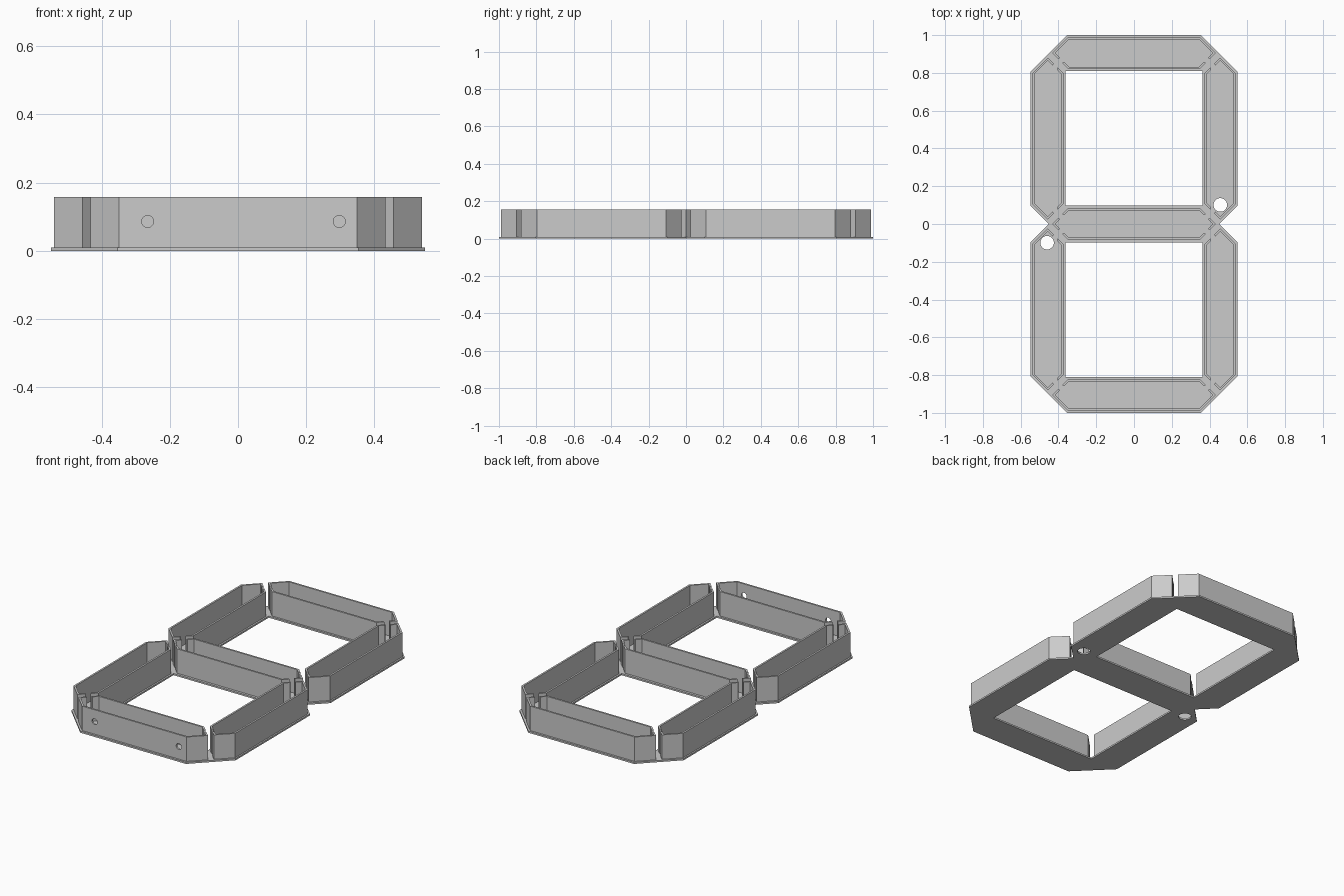
import bpy, bmesh, math
from mathutils import Vector, Matrix

cube = bpy.data.objects.get("Cube")
if cube:
    bpy.data.objects.remove(cube, do_unlink=True)

PLATE = 0.01       # base thickness
TOP = 0.157        # wall top
WALL = 0.011       # wall thickness
HALF = 0.0835      # half width of a segment
NOTCH = 0.03       # wire gap in facing end walls

grey = bpy.data.materials.new("plain grey")
grey.use_nodes = True
grey.diffuse_color = (0.6, 0.6, 0.6, 1)
grey.node_tree.nodes["Principled BSDF"].inputs["Base Color"].default_value = (0.6, 0.6, 0.6, 1)


def circle(x, y, r, n=32):
    return [(x + r * math.cos(math.tau * i / n), y + r * math.sin(math.tau * i / n)) for i in range(n)]


def add_outline(bm, loops, z0, z1):
    """Fill outlines (first is outer, the rest are holes) and raise them to a solid."""
    edges = []
    for loop in loops:
        vs = [bm.verts.new((p[0], p[1], z0)) for p in loop]
        edges += [bm.edges.new((vs[i - 1], vs[i])) for i in range(len(vs))]
    filled = bmesh.ops.triangle_fill(bm, edges=edges, use_beauty=True)["geom"]
    faces = [g for g in filled if isinstance(g, bmesh.types.BMFace)]
    raised = bmesh.ops.extrude_face_region(bm, geom=faces, use_keep_orig=True)["geom"]
    verts = [g for g in raised if isinstance(g, bmesh.types.BMVert)]
    bmesh.ops.translate(bm, verts=verts, vec=(0, 0, z1 - z0))


def finish(bm, name):
    bmesh.ops.recalc_face_normals(bm, faces=bm.faces)
    bmesh.ops.dissolve_limit(bm, angle_limit=0.01, verts=bm.verts, edges=bm.edges)
    mesh = bpy.data.meshes.new(name)
    bm.to_mesh(mesh)
    bm.free()
    mesh.materials.append(grey)
    obj = bpy.data.objects.new(name, mesh)
    bpy.context.collection.objects.link(obj)
    return obj


# Base plate with two windows and two cable holes
quarter = [(0.45, 0), (0.548, 0.098), (0.548, 0.805), (0.353, 1)]
upper = quarter + [(-x, y) for x, y in reversed(quarter)]
outline = upper + [(-x, -y) for x, y in upper[1:-1]]
windows = [[(-0.362, s * 0.098), (0.362, s * 0.098), (0.362, s * 0.81), (-0.362, s * 0.81)] for s in (1, -1)]
bm = bmesh.new()
add_outline(bm, [outline, *windows, circle(0.457, 0.101, 0.036), circle(-0.46, -0.099, 0.036)], 0, PLATE)
finish(bm, "base_plate")


def hexagon(length, h):
    c = length - h
    return [Vector(p) for p in ((length, 0), (c, h), (-c, h), (-length, 0), (-c, -h), (c, -h))]


def segment(name, centre, length, angle, notched):
    """Thin hexagonal wall, broken at the middle of each notched side."""
    place = Matrix.Rotation(angle, 2)
    outer = hexagon(length, HALF)
    inner = hexagon(length - WALL * math.sqrt(2), HALF - WALL)
    rings = [[place @ p + Vector(centre) for p in ring] for ring in (outer, inner)]

    def gap_edge(side, sign):
        pair = []
        for ring in rings:
            a, b = ring[side], ring[(side + 1) % 6]
            pair.append((a + b) / 2 + (b - a).normalized() * sign * NOTCH / 2)
        return pair

    bm = bmesh.new()
    for k, side in enumerate(notched):
        stop = notched[(k + 1) % len(notched)]
        run = [gap_edge(side, 1)]
        i = side
        while True:
            i = (i + 1) % 6
            run.append([ring[i] for ring in rings])
            if i == stop:
                break
        run.append(gap_edge(stop, -1))
        add_outline(bm, [[p[0] for p in run] + [p[1] for p in reversed(run)]], PLATE, TOP)
    return finish(bm, name)


# Horizontal segments
segment("back_segment", (0, 0.905), 0.4325, 0, [3, 5])
segment("middle_segment", (0, 0), 0.4325, 0, [0, 2, 3, 5])
front = segment("front_segment", (0, -0.905), 0.4325, 0, [0, 2])

# Side segments
for y, place in ((0.4525, "back"), (-0.4525, "front")):
    segment(place + "_left_segment", (0.4555, y), 0.4285, math.pi / 2, [0, 2])
    segment(place + "_right_segment", (-0.4555, y), 0.4285, math.pi / 2, [3, 5])

# Two round holes through the front wall
for x in (-0.265, 0.297):
    bpy.ops.mesh.primitive_cylinder_add(vertices=32, radius=0.0175, depth=0.06,
                                        location=(x, -0.985, 0.086), rotation=(math.pi / 2, 0, 0))
    cutter = bpy.context.object
    cutter.hide_render = True
    cut = front.modifiers.new("hole", "BOOLEAN")
    cut.operation, cut.solver, cut.object = "DIFFERENCE", "EXACT", cutter
    bpy.context.view_layer.objects.active = front
    bpy.ops.object.modifier_apply(modifier=cut.name)
    bpy.data.objects.remove(cutter, do_unlink=True)
